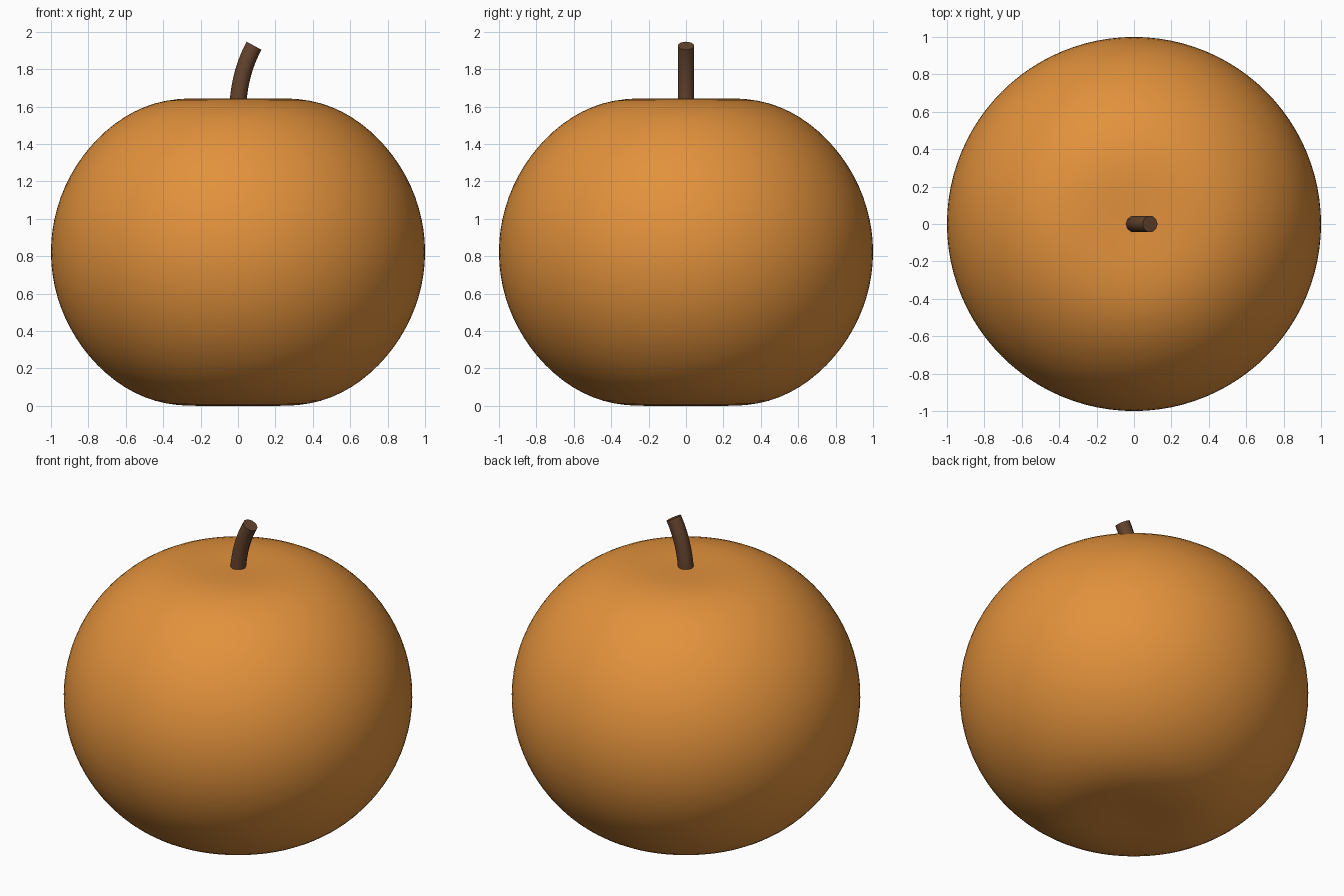
import bpy, bmesh, math
from mathutils import Vector

if "Cube" in bpy.data.objects:
    bpy.data.objects.remove(bpy.data.objects["Cube"])


def material(name, rgb):
    m = bpy.data.materials.new(name)
    m.diffuse_color = (*rgb, 1)
    m.use_nodes = True
    m.node_tree.nodes["Principled BSDF"].inputs["Base Color"].default_value = m.diffuse_color
    return m


def rings_object(name, rings, mat, angle):
    """Skin a list of equal-length vertex rings and cap both ends."""
    bm = bmesh.new()
    loops = [[bm.verts.new(p) for p in ring] for ring in rings]
    n = len(loops[0])
    for a, b in zip(loops, loops[1:]):
        for i in range(n):
            j = (i + 1) % n
            bm.faces.new((a[i], a[j], b[j], b[i]))
    bm.faces.new(loops[0][::-1])
    bm.faces.new(loops[-1])
    bmesh.ops.recalc_face_normals(bm, faces=bm.faces)
    mesh = bpy.data.meshes.new(name)
    bm.to_mesh(mesh)
    bm.free()
    mesh.materials.append(mat)
    ob = bpy.data.objects.new(name, mesh)
    bpy.context.collection.objects.link(ob)
    bpy.context.view_layer.objects.active = ob
    ob.select_set(True)
    bpy.ops.object.shade_smooth_by_angle(angle=math.radians(angle))
    ob.select_set(False)
    return ob


orange = material("orange skin", (0.76, 0.285, 0.045))
brown = material("brown stem", (0.13, 0.057, 0.027))

# Fruit body: squashed sphere, flattened softly at both poles
MID, SIDES, STEPS = 0.822, 96, 48
rings = []
for k in range(STEPS + 1):
    t = -math.pi / 2 + math.pi * k / STEPS
    r = max(math.cos(t), 0.01)
    z = (0.92 - 0.103 * math.exp(-(r / 0.4) ** 2)) * abs(math.sin(t))
    if r > 0.02:
        z = 0.92 * abs(math.sin(t)) - 0.102 * math.exp(-(r / 0.4) ** 2)
    z = MID + math.copysign(max(z, 0), t)
    rings.append([(r * math.cos(a), r * math.sin(a), z)
                  for a in (2 * math.pi * i / SIDES for i in range(SIDES))])
rings_object("fruit_body", rings, orange, 40)

# Stem: short ten-sided tube bending towards +x
P0, P1, P2 = Vector((0, 0, 1.62)), Vector((0.012, 0, 1.79)), Vector((0.086, 0, 1.925))
rings = []
for k in range(9):
    t = k / 8
    p = P0 * (1 - t) ** 2 + P1 * 2 * t * (1 - t) + P2 * t * t
    d = ((P1 - P0) * (1 - t) + (P2 - P1) * t).normalized()
    side = Vector((d.z, 0, -d.x))
    rings.append([p + 0.045 * (side * math.cos(a) + Vector((0, 1, 0)) * math.sin(a))
                  for a in (2 * math.pi * i / 10 for i in range(10))])
rings_object("stem", rings, brown, 40)
